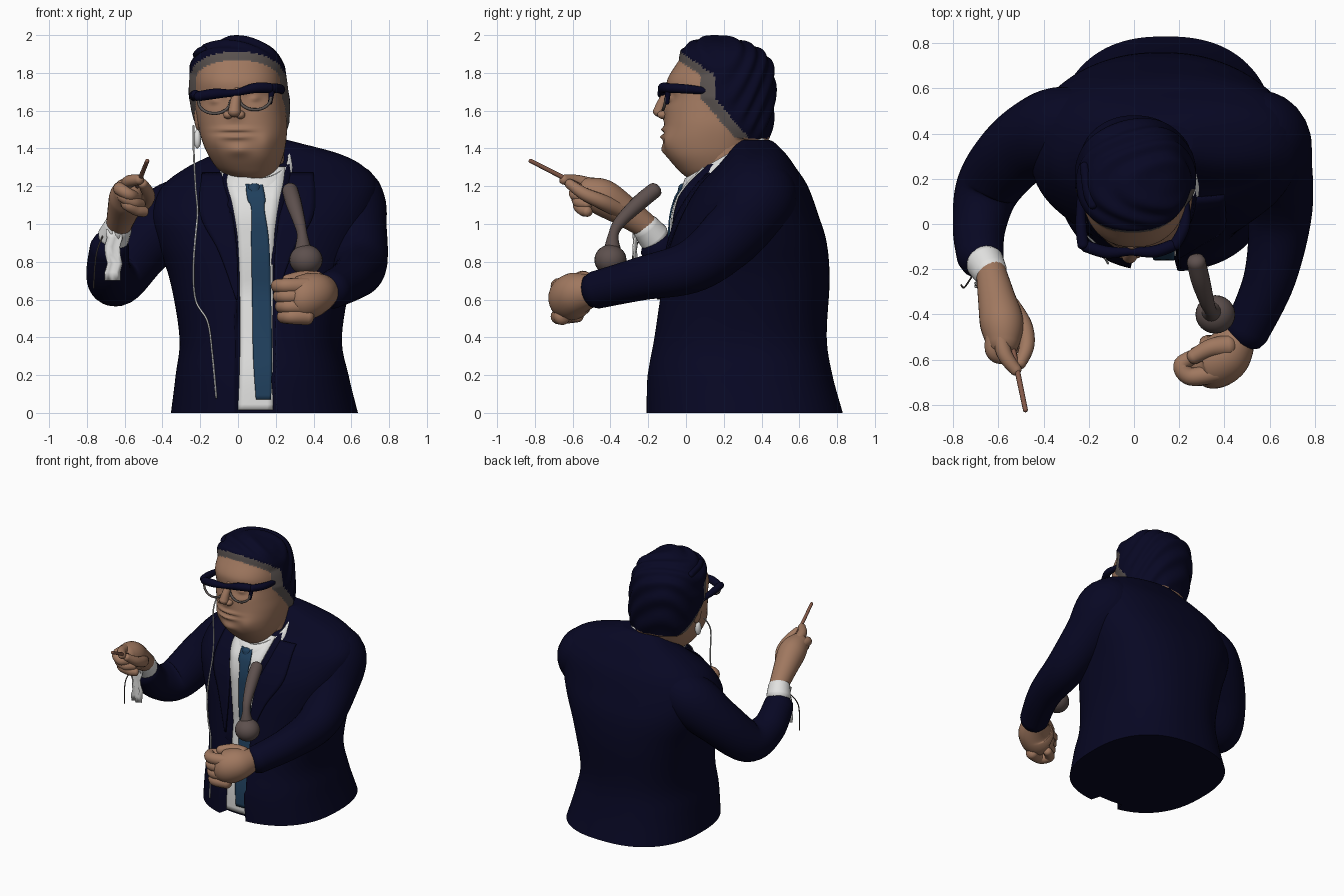
import bpy, bmesh, math
from mathutils import Vector

def mat(name, c):
    m = bpy.data.materials.new(name)
    m.diffuse_color = (*c, 1)
    return m

NAVY = mat("navy cloth", (0.0022, 0.0022, 0.017))
SKIN = mat("skin", (0.35, 0.187, 0.115))
WHITE = mat("white shirt", (0.75, 0.75, 0.74))
TIE = mat("blue tie", (0.014, 0.05, 0.108))
GREY = mat("grey hair", (0.105, 0.088, 0.082))
MIC = mat("taupe plastic", (0.11, 0.08, 0.075))
WOOD = mat("brown wood", (0.23, 0.1, 0.065))

def smooth_path(pts, n=8):
    """Catmull-Rom samples through tuples of any length."""
    out = []
    for i in range(len(pts) - 1):
        a, b, c, d = pts[max(i - 1, 0)], pts[i], pts[i + 1], pts[min(i + 2, len(pts) - 1)]
        for k in range(n):
            t = k / n
            out.append(tuple(0.5 * (2 * q + (r - p) * t + (2 * p - 5 * q + 4 * r - s) * t * t
                       + (3 * q - p - 3 * r + s) * t ** 3) for p, q, r, s in zip(a, b, c, d)))
    return out + [tuple(pts[-1])]

def grid(name, rows, mats, closed=True, cap=True, rule=None, thick=0):
    bm = bmesh.new()
    vs = [[bm.verts.new(p) for p in r] for r in rows]
    n = len(rows[0])
    for a, b in zip(vs, vs[1:]):
        for j in range(n if closed else n - 1):
            k = (j + 1) % n
            bm.faces.new((a[j], a[k], b[k], b[j]))
    if closed and cap:
        bm.faces.new(vs[0][::-1])
        bm.faces.new(vs[-1])
    bmesh.ops.recalc_face_normals(bm, faces=bm.faces)
    for f in bm.faces:
        f.smooth = len(f.verts) == 4
        if rule:
            f.material_index = rule(f.calc_center_median())
    me = bpy.data.meshes.new(name)
    bm.to_mesh(me)
    bm.free()
    for m in mats:
        me.materials.append(m)
    ob = bpy.data.objects.new(name, me)
    bpy.context.collection.objects.link(ob)
    if thick:
        s = ob.modifiers.new("thickness", "SOLIDIFY")
        s.thickness, s.offset = thick, 0
    return ob

def tube(name, pts, m, sides=16, n=8, cap=True):
    """Round tube through (x, y, z, radius) points, with rounded ends."""
    path = smooth_path(pts, n)
    P = [Vector(p[:3]) for p in path]
    T = [(P[min(i + 1, len(P) - 1)] - P[max(i - 1, 0)]).normalized() for i in range(len(P))]
    u = T[0].orthogonal().normalized()
    rows = []
    def ring(c, u, t, r):
        w = t.cross(u)
        rows.append([c + (u * math.cos(a) + w * math.sin(a)) * r
                     for a in (2 * math.pi * j / sides for j in range(sides))])
    for i, p in enumerate(path):
        if i:
            u = (T[i - 1].rotation_difference(T[i]) @ u).normalized()
        r = p[3]
        if i == 0 and cap:
            for a in (0.15, 0.5, 0.85):
                ring(P[0] - T[0] * r * 0.7 * (1 - a * a) ** 0.5, u, T[0], r * a)
        ring(P[i], u, T[i], r)
    if cap:
        for a in (0.85, 0.5, 0.15):
            ring(P[-1] + T[-1] * r * 0.7 * (1 - a * a) ** 0.5, u, T[-1], r * a)
    return grid(name, rows, [m], cap=cap)

def blob(name, c, s, m):
    rows = [[(c[0] + s[0] * math.sin(v) * math.cos(a), c[1] + s[1] * math.sin(v) * math.sin(a),
              c[2] - s[2] * math.cos(v)) for a in (math.pi * j / 12 for j in range(24))]
            for v in (0.02 + (math.pi - 0.04) * i / 14 for i in range(15))]
    return grid(name, rows, [m])

def loft(rings, p, count):
    """Superellipse rows from (z, x0, x1, y0, y1) rings."""
    rows = []
    for z, x0, x1, y0, y1 in rings:
        row = []
        for j in range(count):
            a = 2 * math.pi * j / count
            c, s = math.cos(a), math.sin(a)
            row.append(Vector(((x0 + x1) / 2 + (x1 - x0) / 2 * math.copysign(abs(c) ** (2 / p), c),
                               (y0 + y1) / 2 + (y1 - y0) / 2 * math.copysign(abs(s) ** (2 / p), s), z)))
        rows.append(row)
    return rows

# Jacket body
P_BODY = 2.4
BODY = smooth_path([
    (0.0, -0.355, 0.635, -0.21, 0.83), (0.2, -0.33, 0.585, -0.205, 0.775), (0.4, -0.31, 0.55, -0.17, 0.745),
    (0.7, -0.36, 0.60, -0.125, 0.76), (0.9, -0.43, 0.67, -0.085, 0.745), (1.05, -0.46, 0.72, -0.035, 0.70),
    (1.2, -0.40, 0.74, 0.06, 0.645), (1.3, -0.27, 0.67, 0.16, 0.58), (1.37, -0.13, 0.54, 0.22, 0.53),
    (1.43, -0.04, 0.32, 0.27, 0.47), (1.445, 0.0, 0.26, 0.29, 0.44)], 6)

def recess(z):
    """Depth of the shirt behind the jacket front: set back below, proud near the neck."""
    return 0.07 * min(max((0.95 - z) / 0.3, 0), 1) - 0.06 * min(max((z - 0.95) / 0.2, 0), 1)

def front_y(x, z):
    for a, b in zip(BODY, BODY[1:]):
        if a[0] <= z <= b[0]:
            t = (z - a[0]) / (b[0] - a[0])
            _, x0, x1, y0, y1 = [p + (q - p) * t for p, q in zip(a, b)]
            k = min(abs((x - (x0 + x1) / 2) / ((x1 - x0) / 2)), 1)
            return (y0 + y1) / 2 - (y1 - y0) / 2 * (1 - k ** P_BODY) ** (1 / P_BODY)
    return 0.2

rows = loft(BODY, P_BODY, 200)
for row in rows:
    for v in row:
        w = max(v.z - 0.9, 0) * 0.2
        if v.y < 0.25 and -0.005 - w < v.x < 0.19 + w and v.z < 1.32:
            v.y += recess(v.z)
grid("jacket_body", rows, [NAVY])

def ribbon(name, pts, lift, m, sunk=False):
    """Strip of (z, left x, right x) rows laid on the front of the jacket."""
    rows = []
    for z, a, b in smooth_path(pts, 6):
        xs = [a + (b - a) * i / 6 for i in range(7)]
        rows.append([(x, front_y(x, z) - lift + (recess(z) if sunk else 0), z) for x in xs])
    return grid(name, rows, [m], closed=False, thick=0.009)

# Shirt front, tie and lapels
ribbon("shirt_front", [(0.015, 0.0, 0.185), (0.3, 0.01, 0.185), (0.6, 0.01, 0.185), (0.9, 0.0, 0.19),
                       (1.1, -0.03, 0.215), (1.22, -0.06, 0.24), (1.3, -0.04, 0.25)], 0.006, WHITE, True)
ribbon("tie", [(0.07, 0.095, 0.175), (0.3, 0.08, 0.18), (0.6, 0.075, 0.175), (0.9, 0.07, 0.165),
               (1.08, 0.07, 0.14), (1.13, 0.05, 0.145), (1.21, 0.04, 0.13)], 0.018, TIE, True)
tube("tie_knot", [(0.1, -0.025, 1.11, 0.03), (0.085, 0.0, 1.185, 0.042)], TIE)
ribbon("lapel_right", [(0.6, -0.01, 0.0), (0.85, -0.1, -0.005), (1.05, -0.2, -0.03), (1.27, -0.19, -0.07)], 0.012, NAVY)
ribbon("lapel_left", [(0.6, 0.19, 0.2), (0.85, 0.195, 0.29), (1.05, 0.22, 0.4), (1.27, 0.265, 0.4)], 0.012, NAVY)

# Collar around the neck, low in front and high behind
rows = []
for r, z in ((1.12, 1.24), (1.08, 1.3), (0.97, 1.355), (0.92, 1.35)):
    rows.append([(0.1 + 0.18 * r * math.cos(a), 0.2 + 0.21 * r * math.sin(a), z + 0.12 * r * math.sin(a))
                 for a in (math.pi * j / 20 for j in range(40))])
grid("shirt_collar", rows, [WHITE], cap=False, thick=0.008)
tube("neck", [(0.1, 0.21, 1.15, 0.15), (0.08, 0.21, 1.5, 0.16)], SKIN, 24)

# Head: face modelled with soft bumps, hair raised and coloured by the hairline
HEAD = smooth_path([
    (1.225, 0.02, 0.14, 0.04, 0.2), (1.25, -0.04, 0.175, 0.0, 0.27), (1.29, -0.105, 0.21, -0.045, 0.32),
    (1.36, -0.155, 0.24, -0.10, 0.37), (1.44, -0.19, 0.255, -0.12, 0.405), (1.52, -0.21, 0.26, -0.115, 0.43),
    (1.6, -0.222, 0.252, -0.108, 0.44), (1.68, -0.23, 0.242, -0.10, 0.445), (1.76, -0.232, 0.232, -0.10, 0.445),
    (1.84, -0.222, 0.212, -0.055, 0.43), (1.9, -0.19, 0.18, -0.01, 0.38), (1.94, -0.13, 0.125, 0.045, 0.3),
    (1.96, -0.06, 0.06, 0.09, 0.23), (1.965, -0.01, 0.01, 0.14, 0.17)], 8)
# x, z, width, height, depth of each bump
BUMPS = [(-0.02, 1.6, 0.04, 0.05, 0.025), (-0.02, 1.5, 0.09, 0.012, 0.018), (-0.015, 1.462, 0.07, 0.013, 0.02),
         (-0.02, 1.482, 0.08, 0.008, -0.012), (0.0, 1.39, 0.06, 0.03, 0.02), (-0.13, 1.43, 0.05, 0.06, 0.015),
         (0.15, 1.43, 0.05, 0.06, 0.015), (-0.125, 1.65, 0.06, 0.035, -0.02), (0.09, 1.665, 0.06, 0.035, -0.02),
         (-0.125, 1.65, 0.03, 0.018, 0.02), (0.09, 1.665, 0.03, 0.018, 0.02)]

def hairline(c):
    if c.z < 1.455:
        return -1
    return c.y - 0.075 - max(0, 1.67 - c.z) * 0.85 + max(0, c.z - 1.79) * 1.5

rows = loft(HEAD, 2.25, 160)
centre = Vector((0.01, 0.17, 1.68))
for row in rows:
    for v in row:
        h = hairline(v)
        if v.y < 0.1:
            v.y -= sum(d * math.exp(-((v.x - x) / w) ** 2 - ((v.z - z) / t) ** 2) for x, z, w, t, d in BUMPS)
        if h > 0:
            lift = min(h / 0.08, 1) * 0.028
            if h > 0.07:
                lift += 0.007 * math.sin(45 * v.z + 30 * v.x + 8 * math.sin(9 * v.y)) * min((h - 0.07) * 10, 1)
            v += (v - centre).normalized() * lift
grid("head", rows, [SKIN, GREY, NAVY], rule=lambda c: 0 if hairline(c) < 0 else 1 if hairline(c) < 0.075 else 2)
for i, x in enumerate((-0.2, -0.09, 0.03, 0.13)):
    tube("hair_lock_%d" % i, [(x * 0.9, 0.08, 1.92, 0.02), (x, 0.14, 1.95 - abs(x) * 0.2, 0.025),
                              (x * 1.1, 0.26, 1.935 - abs(x) * 0.2, 0.02)], NAVY)

# Nose and ear
tube("nose", [(-0.005, -0.09, 1.71, 0.02), (-0.015, -0.125, 1.64, 0.028), (-0.02, -0.142, 1.59, 0.034)], SKIN)
for s in (-1, 1):
    blob("nostril", (-0.02 + 0.033 * s, -0.122, 1.578), (0.025, 0.03, 0.022), SKIN)
blob("ear", (-0.21, 0.17, 1.57), (0.022, 0.045, 0.075), SKIN)

# Glasses
tube("glasses_brow_bar", [(-0.215, -0.098, 1.675, 0.026), (-0.12, -0.125, 1.69, 0.027), (-0.015, -0.122, 1.695, 0.018),
                          (0.09, -0.122, 1.72, 0.027), (0.17, -0.095, 1.72, 0.027)], NAVY)
for x, x2, z in ((-0.225, -0.235, 1.685), (0.18, 0.225, 1.72)):
    tube("glasses_temple", [(x, -0.095, z, 0.025), (x2, 0.0, z - 0.005, 0.024), (x2, 0.15, z - 0.02, 0.015)], NAVY)
for x, z in ((-0.125, 1.65), (0.09, 1.67)):
    tube("glasses_rim", [(x + 0.085 * math.cos(a), -0.122 + 0.015 * math.cos(a) ** 2, z + 0.065 * math.sin(a), 0.008)
                         for a in (math.pi * (1 + k / 8) for k in range(9))], GREY, 8, 3)
tube("glasses_outer_rim", [(0.18, -0.095, 1.71, 0.016), (0.17, -0.1, 1.64, 0.011)], NAVY)

# Sleeves
tube("left_sleeve", [(0.4, 0.41, 1.16, 0.15), (0.56, 0.385, 1.13, 0.205), (0.62, 0.25, 0.95, 0.17),
                     (0.645, 0.04, 0.78, 0.142), (0.6, -0.24, 0.71, 0.115), (0.495, -0.48, 0.65, 0.1)], NAVY, 28)
tube("right_sleeve", [(-0.18, 0.46, 1.12, 0.14), (-0.34, 0.42, 1.04, 0.185), (-0.51, 0.33, 0.88, 0.165),
                      (-0.64, 0.17, 0.71, 0.145), (-0.685, -0.01, 0.75, 0.118), (-0.68, -0.15, 0.88, 0.103)], NAVY, 28)
tube("right_cuff", [(-0.66, -0.17, 0.93, 0.085), (-0.635, -0.215, 0.985, 0.076)], WHITE, 20)
grid("loose_cuff_cloth", [[(-0.7 + 0.02 * i + 0.008 * math.sin(k * 2), -0.27 + 0.012 * math.sin(2.2 * i + k), 0.97 - 0.045 * k)
                          for i in range(5)] for k in range(7)], [WHITE], closed=False, thick=0.006)
tube("loose_thread", [(-0.71, -0.22, 0.95, 0.004), (-0.75, -0.28, 0.84, 0.004), (-0.765, -0.27, 0.66, 0.004)], GREY, 6)

# Raised right hand with a stick
tube("right_palm", [(-0.635, -0.2, 0.98, 0.065), (-0.61, -0.32, 1.065, 0.082), (-0.585, -0.44, 1.14, 0.097),
                    (-0.58, -0.53, 1.175, 0.075)], SKIN, 24)
for i in range(3):
    x, z = -0.635 + 0.02 * i, 1.185 - 0.04 * i
    tube("right_finger_%d" % i, [(x + 0.02, -0.44, z, 0.036), (x + 0.01, -0.56, z, 0.034),
                                 (x + 0.06, -0.585 + 0.02 * i, z - 0.03, 0.032), (x + 0.1, -0.52, z - 0.04, 0.028)], SKIN)
tube("right_index_finger", [(-0.6, -0.43, 1.19, 0.036), (-0.575, -0.57, 1.225, 0.034), (-0.52, -0.65, 1.235, 0.026)], SKIN)
tube("right_thumb", [(-0.55, -0.36, 1.08, 0.045), (-0.49, -0.45, 1.12, 0.04), (-0.475, -0.54, 1.16, 0.034),
                     (-0.505, -0.62, 1.215, 0.026)], SKIN)
tube("stick", [(-0.535, -0.56, 1.2, 0.013), (-0.48, -0.825, 1.335, 0.011)], WOOD, 10)

# Left fist
tube("left_palm", [(0.46, -0.5, 0.645, 0.085), (0.405, -0.58, 0.63, 0.115), (0.335, -0.615, 0.605, 0.118),
                   (0.29, -0.62, 0.6, 0.085)], SKIN, 24)
for i in range(4):
    z, o = 0.51 + 0.054 * i, 0.01 * i
    tube("left_finger_%d" % i, [(0.37, -0.655, z, 0.045), (0.28 - o, -0.675, z, 0.04), (0.242 - o, -0.62, z, 0.036),
                                (0.3, -0.57, z, 0.03)], SKIN)
tube("left_thumb", [(0.42, -0.54, 0.7, 0.05), (0.34, -0.55, 0.71, 0.042), (0.26, -0.59, 0.7, 0.033)], SKIN)

# Microphone
blob("microphone_base", (0.36, -0.4, 0.81), (0.088, 0.085, 0.08), MIC)
tube("microphone_stem", [(0.345, -0.39, 0.85, 0.05), (0.34, -0.385, 0.94, 0.028), (0.325, -0.35, 1.01, 0.032),
                         (0.295, -0.25, 1.11, 0.042), (0.275, -0.165, 1.18, 0.042)], MIC)

# Earpiece wire down the jacket front
wire = [(-0.235, 0.12, 1.52, 0.005), (-0.235, 0.04, 1.4, 0.005), (-0.225, 0.03, 1.2, 0.005)]
wire += [(x, front_y(x, z) - 0.012, z, 0.005) for x, z in
         ((-0.215, 1.05), (-0.235, 0.8), (-0.225, 0.6), (-0.16, 0.48), (-0.135, 0.3), (-0.115, 0.08))]
tube("earpiece_wire", wire, WHITE, 6)
blob("earpiece", (-0.215, 0.16, 1.45), (0.02, 0.025, 0.05), WHITE)
